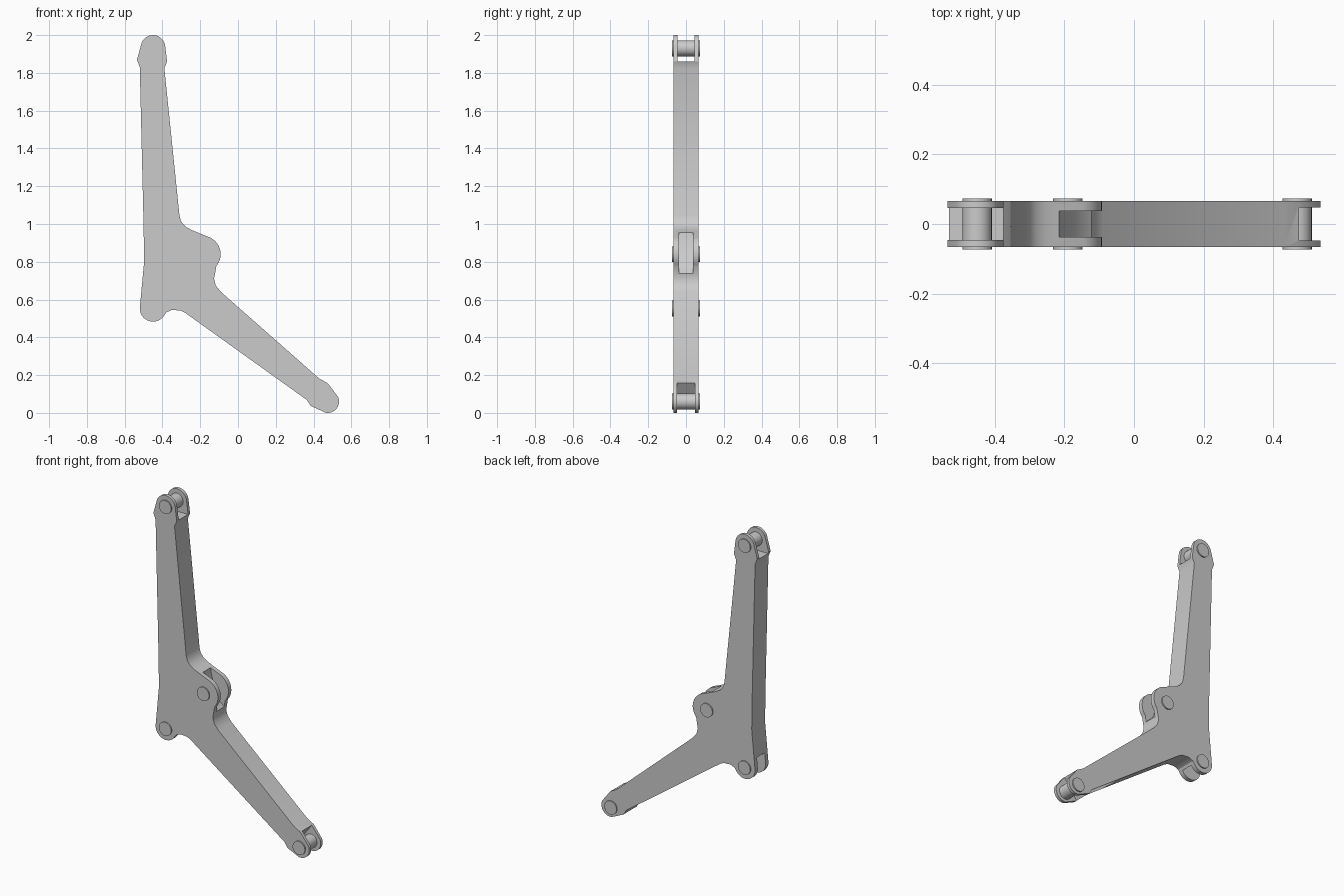
import bpy
import bmesh
from math import cos, sin, radians
from mathutils import Matrix

default = bpy.data.objects.get("Cube")
if default:
    bpy.data.objects.remove(default, do_unlink=True)

HALF = 0.0655       # half thickness of the lever
PIN_HALF = 0.073    # half length of the pins
PIN_R = 0.042


def arc(cx, cz, r, start, end, steps=14):
    angles = [radians(start + (end - start) * i / steps) for i in range(steps + 1)]
    return [(cx + r * cos(a), cz + r * sin(a)) for a in angles]


def finish(name, bm):
    bmesh.ops.recalc_face_normals(bm, faces=bm.faces)
    mesh = bpy.data.meshes.new(name)
    bm.to_mesh(mesh)
    bm.free()
    obj = bpy.data.objects.new(name, mesh)
    bpy.context.collection.objects.link(obj)
    return obj


def smooth(obj):
    bpy.ops.object.select_all(action='DESELECT')
    obj.select_set(True)
    bpy.context.view_layer.objects.active = obj
    bpy.ops.object.shade_smooth_by_angle(angle=radians(30))


def extrude_profile(name, points, half):
    """Extrude an x-z outline symmetrically along y."""
    bm = bmesh.new()
    face = bm.faces.new([bm.verts.new((x, -half, z)) for x, z in points])
    result = bmesh.ops.extrude_face_region(bm, geom=[face])
    moved = [g for g in result["geom"] if isinstance(g, bmesh.types.BMVert)]
    bmesh.ops.translate(bm, verts=moved, vec=(0, 2 * half, 0))
    return finish(name, bm)


def pin(name, x, z, y0, y1, r=PIN_R):
    bm = bmesh.new()
    place = Matrix.Translation((x, (y0 + y1) / 2, z)) @ Matrix.Rotation(radians(90), 4, 'X')
    bmesh.ops.create_cone(bm, cap_ends=True, segments=32, radius1=r, radius2=r,
                          depth=y1 - y0, matrix=place)
    obj = finish(name, bm)
    smooth(obj)
    return obj


# Lever outline, clockwise from the upper left shoulder
outline = [(-0.52, 1.83), (-0.535, 1.87)]
outline += arc(-0.45, 1.935, 0.065, 155, 10)                  # upper tip
outline += [(-0.375, 1.86), (-0.39, 1.825), (-0.31, 1.045)]
outline += [(-0.302, 1.015), (-0.28, 0.988), (-0.25, 0.97)]   # inner fillet
outline += arc(-0.19, 0.84, 0.098, 62, -40)                   # middle lug
outline += [(-0.122, 0.735), (-0.127, 0.71), (-0.118, 0.675), (-0.09, 0.64)]
outline += [(0.43, 0.182), (0.475, 0.157)]
outline += arc(0.475, 0.06, 0.06, 25, -100)                   # lower tip
outline += [(0.385, 0.037), (0.365, 0.068), (-0.28, 0.53)]
outline += [(-0.305, 0.542), (-0.35, 0.545), (-0.38, 0.532)]
outline += arc(-0.45, 0.553, 0.07, -40, -190)                 # lower lug
outline += [(-0.497, 0.8), (-0.5, 1.0)]
lever = extrude_profile("lever_body", outline, HALF)

# Slots that turn the ends and lugs into forks
slots = [
    ("upper_slot", 0.046, [(-0.7, 1.86), (-0.2, 1.86), (-0.2, 2.1), (-0.7, 2.1)]),
    ("lower_slot", 0.047, [(0.52, 0.22), (0.355, 0), (0.45, -0.12), (0.66, 0.1)]),
    ("middle_slot", 0.038, [(-0.225, 1.03), (-0.21, 0.92), (-0.175, 0.79),
                            (-0.12, 0.735), (0, 0.735), (0, 1.03)]),
    ("corner_slot", 0.038, [(-0.6, 0.63), (-0.5, 0.62), (-0.39, 0.52),
                            (-0.37, 0.45), (-0.6, 0.45)]),
]
for name, half, points in slots:
    cutter = extrude_profile(name, points, half)
    cutter.hide_render = True
    mod = lever.modifiers.new(name, 'BOOLEAN')
    mod.operation = 'DIFFERENCE'
    mod.solver = 'EXACT'
    mod.object = cutter
    bpy.context.view_layer.objects.active = lever
    bpy.ops.object.modifier_apply(modifier=name)
    bpy.data.objects.remove(cutter, do_unlink=True)
smooth(lever)

# Through pins at the two fork ends
pin("upper_pin", -0.45, 1.93, -PIN_HALF, PIN_HALF)
pin("lower_pin", 0.468, 0.06, -PIN_HALF, PIN_HALF)

# Pin heads on both sides of the lugs
for label, x, z in (("middle", -0.19, 0.84), ("corner", -0.45, 0.553)):
    pin(label + "_pin_front", x, z, -PIN_HALF, -0.045)
    pin(label + "_pin_back", x, z, 0.045, PIN_HALF)
